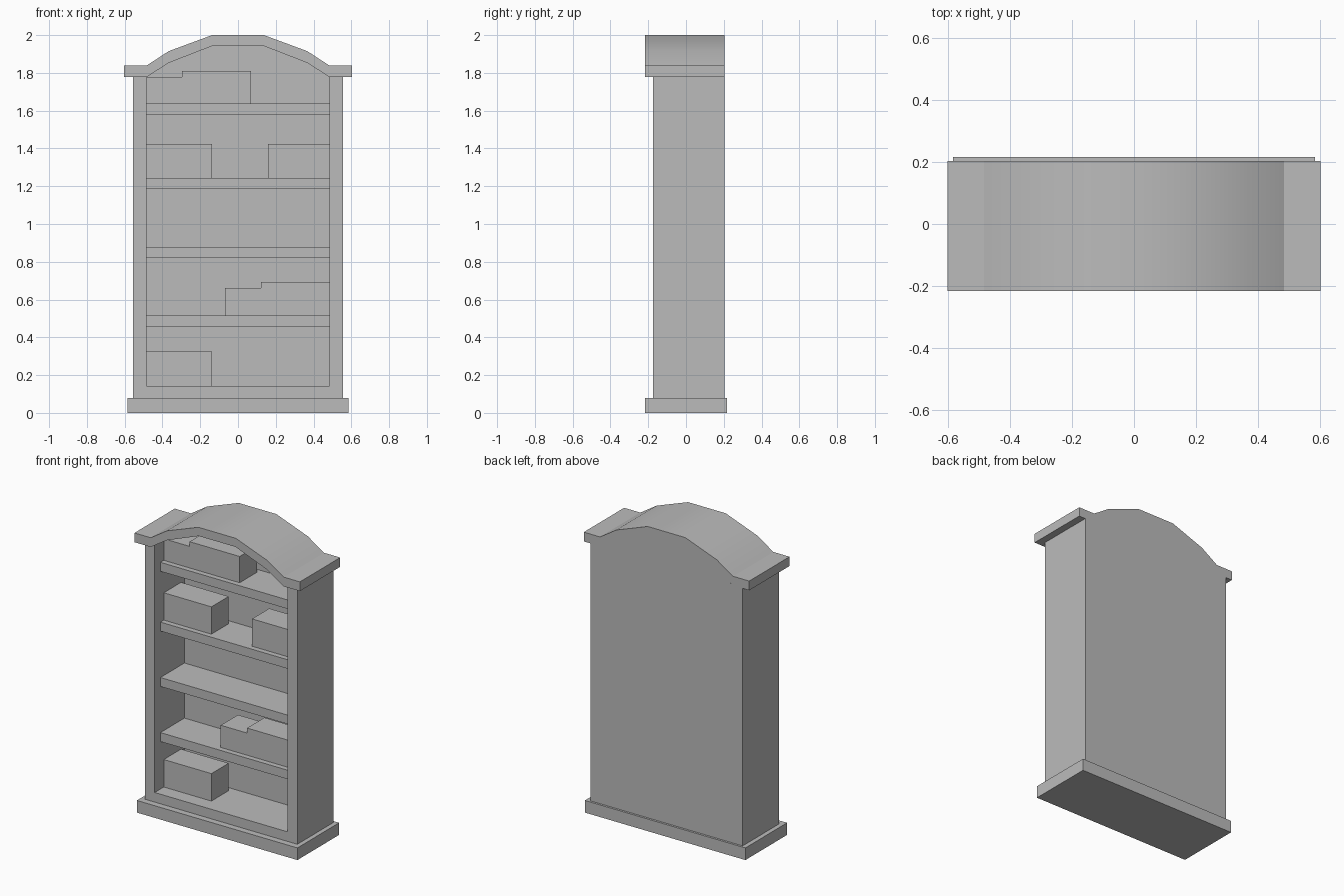
import bpy
import bmesh

cube = bpy.data.objects.get("Cube")
if cube:
    bpy.data.objects.remove(cube, do_unlink=True)

# Single flat colour
GREY = (0.5, 0.5, 0.5, 1.0)
grey = bpy.data.materials.new("plain grey")
grey.use_nodes = True
grey.diffuse_color = GREY
grey.node_tree.nodes["Principled BSDF"].inputs["Base Color"].default_value = GREY


def prism(name, profile, y_front, y_back):
    """Extrude an (x, z) outline from y_front to y_back."""
    bm = bmesh.new()
    face = bm.faces.new([bm.verts.new((x, y_front, z)) for x, z in profile])
    grown = bmesh.ops.extrude_face_region(bm, geom=[face])["geom"]
    moved = [v for v in grown if isinstance(v, bmesh.types.BMVert)]
    bmesh.ops.translate(bm, verts=moved, vec=(0, y_back - y_front, 0))
    bmesh.ops.recalc_face_normals(bm, faces=bm.faces)
    mesh = bpy.data.meshes.new(name)
    bm.to_mesh(mesh)
    bm.free()
    mesh.materials.append(grey)
    obj = bpy.data.objects.new(name, mesh)
    bpy.context.collection.objects.link(obj)
    return obj


def box(name, x0, x1, y0, y1, z0, z1):
    return prism(name, [(x0, z0), (x1, z0), (x1, z1), (x0, z1)], y0, y1)


def mirrored(half):
    """Complete a left-to-centre outline with its mirror image."""
    return half + [(-x, z) for x, z in reversed(half)]


def select_only(obj):
    bpy.ops.object.select_all(action="DESELECT")
    obj.select_set(True)
    bpy.context.view_layer.objects.active = obj


INNER = 0.485
OUTER = 0.555
FRONT, BACK, WALL = -0.175, 0.203, 0.135
DEEP = 0.217

# Plinth
box("plinth", -0.585, 0.585, -DEEP, DEEP, 0, 0.08)

# Carcass: arched block hollowed out from the front
arch_under = [(-INNER, 1.777), (-0.367, 1.853), (-0.135, 1.943)]
carcass = prism("carcass", mirrored([(-OUTER, 0.08), (-OUTER, 1.777)] + arch_under),
                FRONT, BACK)
cutter = box("cavity_cutter", -INNER, INNER, -0.4, WALL, 0.143, 2.2)
cutter.hide_render = True
cut = carcass.modifiers.new("cavity", "BOOLEAN")
cut.operation = "DIFFERENCE"
cut.solver = "EXACT"
cut.object = cutter
select_only(carcass)
bpy.ops.object.modifier_apply(modifier="cavity")
bpy.data.objects.remove(cutter, do_unlink=True)

# Arched cornice with flat ends
top_half = [(-0.603, 1.777), (-0.603, 1.838), (-INNER, 1.838), (-0.367, 1.915), (-0.137, 2.0)]
under = mirrored(arch_under)
cornice = prism("cornice", mirrored(top_half) + list(reversed(under)), -DEEP, BACK)
select_only(cornice)
bpy.ops.object.shade_smooth_by_angle(angle=0.52)

# Shelves
for i, top in enumerate((0.515, 0.878, 1.243, 1.637)):
    box(f"shelf_{i + 1}", -INNER, INNER, -0.115, WALL, top - 0.059, top)

# Blocks of books, some with a stepped top
BOOK_FRONT, BOOK_BACK = -0.08, 0.1
for name, x0, x1, z0, z1 in (
    ("books_bottom", -INNER, -0.138, 0.143, 0.324),
    ("books_upper_right", -INNER, -0.138, 1.243, 1.423),
    ("books_upper_left", 0.158, INNER, 1.243, 1.423),
):
    box(name, x0, x1, BOOK_FRONT, BOOK_BACK, z0, z1)

for name, x0, step, x1, z0, z_right, z_left in (
    ("books_lower", -0.07, 0.122, INNER, 0.515, 0.661, 0.694),
    ("books_top", -INNER, -0.297, 0.068, 1.637, 1.779, 1.81),
):
    outline = [(x0, z0), (x1, z0), (x1, z_left), (step, z_left), (step, z_right), (x0, z_right)]
    prism(name, outline, BOOK_FRONT, BOOK_BACK)
